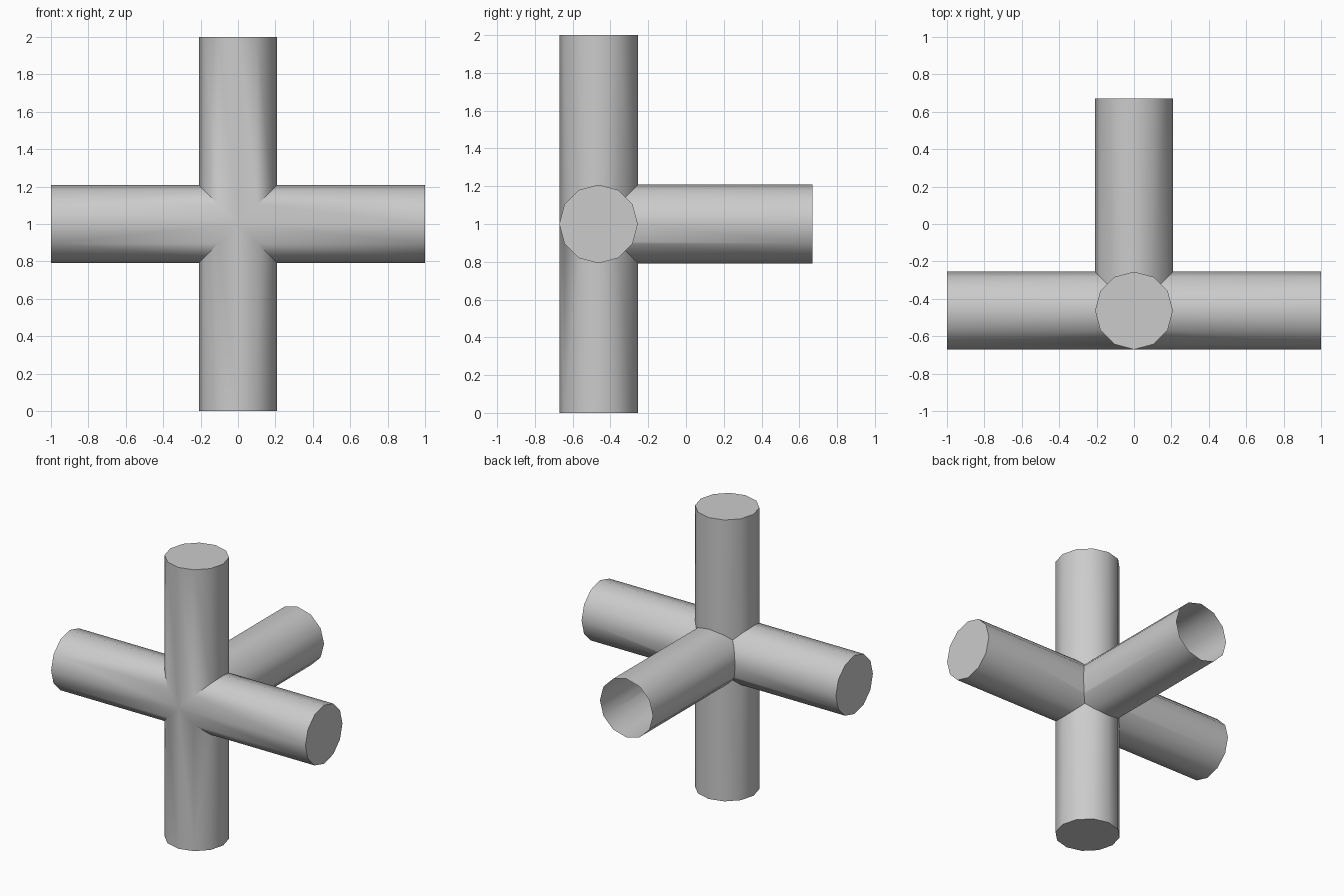
import bpy, bmesh, math
from mathutils import Vector, Matrix

cube = bpy.data.objects.get("Cube")
if cube:
    bpy.data.objects.remove(cube, do_unlink=True)

RADIUS, SIDES = 0.208, 12
HUB = Vector((0, -0.463, 1))
BACK = 0.67

grey = bpy.data.materials.new("pipe grey")
grey.use_nodes = True
grey.diffuse_color = (0.6, 0.6, 0.6, 1)
grey.node_tree.nodes["Principled BSDF"].inputs["Base Color"].default_value = (0.6, 0.6, 0.6, 1)


def pipe(name, start, end):
    """Closed twelve-sided tube from start to end, with corners on the axes."""
    axis = end - start
    turn = axis.to_track_quat('Z', 'Y').to_matrix().to_4x4()
    bm = bmesh.new()
    bmesh.ops.create_cone(bm, cap_ends=True, segments=SIDES, radius1=RADIUS,
                          radius2=RADIUS, depth=axis.length,
                          matrix=Matrix.Translation((start + end) / 2) @ turn)
    mesh = bpy.data.meshes.new(name)
    bm.to_mesh(mesh)
    bm.free()
    mesh.materials.append(grey)
    obj = bpy.data.objects.new(name, mesh)
    bpy.context.collection.objects.link(obj)
    return obj


# Upright and cross pipes, with a branch running to the back
x, z = Vector((1, 0, 0)), Vector((0, 0, 1))
fitting = pipe("pipe_cross", HUB - z, HUB + z)
others = [pipe("side_pipe", HUB - x, HUB + x),
          pipe("back_pipe", HUB, Vector((0, BACK, 1)))]

# Weld the pipes into one hollow shell
bpy.context.view_layer.objects.active = fitting
for other in others:
    union = fitting.modifiers.new("union", 'BOOLEAN')
    union.operation = 'UNION'
    union.solver = 'EXACT'
    union.object = other
    bpy.ops.object.modifier_apply(modifier=union.name)
    bpy.data.objects.remove(other, do_unlink=True)

# Open the end of the back branch
bm = bmesh.new()
bm.from_mesh(fitting.data)
bmesh.ops.remove_doubles(bm, verts=bm.verts, dist=0.0005)
end_cap = [f for f in bm.faces if f.calc_center_median().y > BACK - 0.01]
bmesh.ops.delete(bm, geom=end_cap, context='FACES')
bm.to_mesh(fitting.data)
bm.free()

# Smooth round the pipes, sharp at the joints and caps
bpy.ops.object.select_all(action='DESELECT')
fitting.select_set(True)
bpy.ops.object.shade_smooth_by_angle(angle=math.radians(35))
